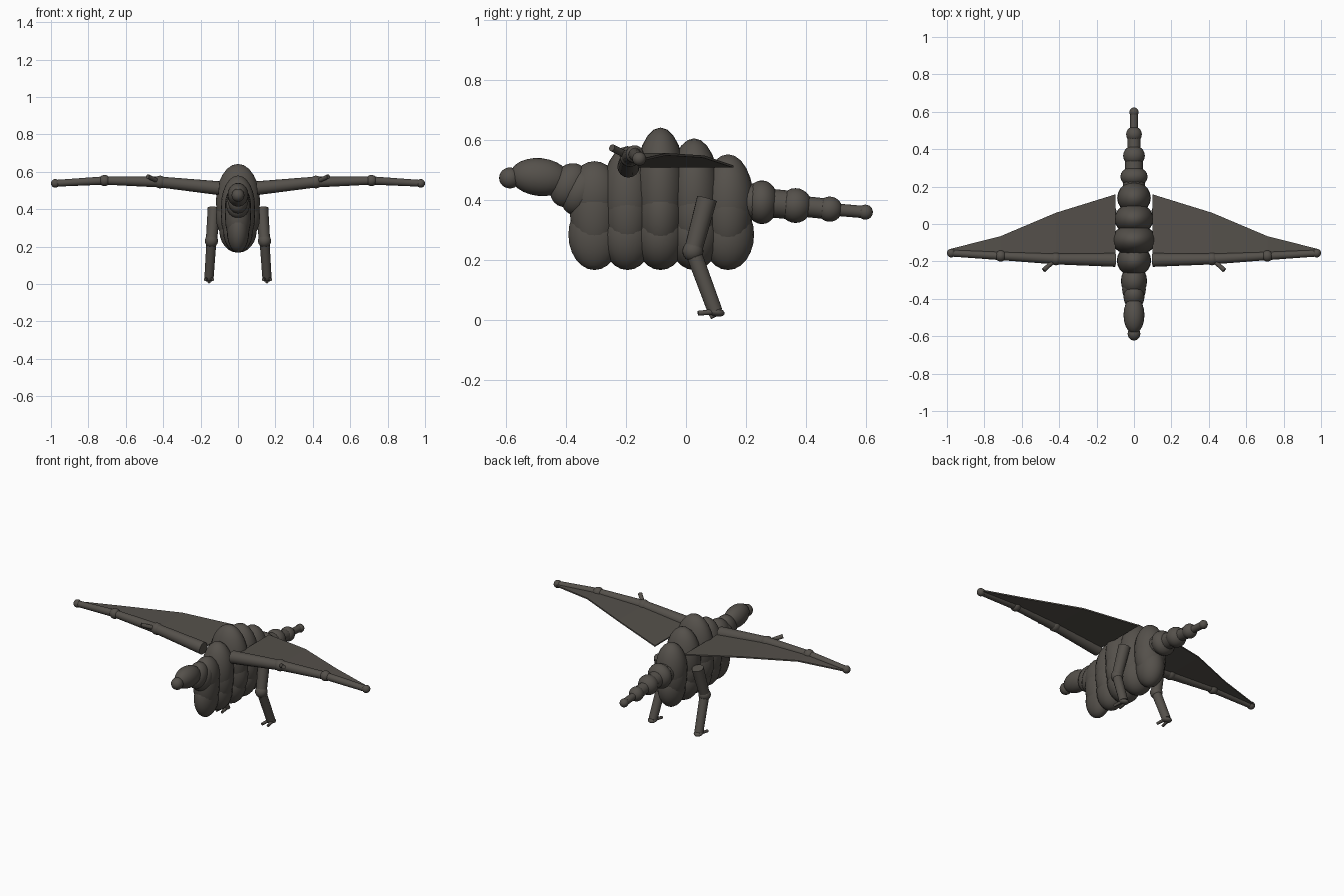
import bpy
from mathutils import Vector

old = bpy.data.objects.get("Cube")
if old:
    bpy.data.objects.remove(old, do_unlink=True)

hide = bpy.data.materials.new("dark_warm_grey")
hide.use_nodes = True
hide.diffuse_color = (0.09, 0.081, 0.07, 1)
hide.node_tree.nodes["Principled BSDF"].inputs["Base Color"].default_value = hide.diffuse_color


def finish(name, smooth=True):
    ob = bpy.context.object
    ob.name = name
    ob.data.materials.append(hide)
    if smooth:
        bpy.ops.object.shade_smooth_by_angle(angle=0.8)
    return ob


def ball(name, loc, radii, tilt=0):
    bpy.ops.mesh.primitive_uv_sphere_add(segments=20, ring_count=12, location=loc,
                                         rotation=(tilt, 0, 0))
    bpy.context.object.scale = radii
    bpy.ops.object.transform_apply(location=False, rotation=False, scale=True)
    return finish(name)


def rod(name, a, b, r1, r2):
    a, b = Vector(a), Vector(b)
    d = b - a
    bpy.ops.mesh.primitive_cone_add(vertices=16, radius1=r1, radius2=r2, depth=d.length,
                                    location=(a + b) / 2,
                                    rotation=d.to_track_quat('Z', 'Y').to_euler())
    return finish(name)


# Ribbed body: y, top height, upper half width, lower half width
ribs = [(-0.305, 0.53, 0.07, 0.06), (-0.195, 0.58, 0.092, 0.08), (-0.085, 0.642, 0.118, 0.1),
        (0.027, 0.606, 0.105, 0.095), (0.14, 0.553, 0.09, 0.075)]
for i, (y, top, wide, low) in enumerate(ribs):
    base = 0.31 if i == 0 else 0.24
    ball(f"upper_rib_{i}", (0, y, (top + base) / 2), (wide, 0.086, (top - base) / 2))
    ball(f"lower_rib_{i}", (0, y, 0.285), (low, 0.087, 0.118))
    ball(f"rib_core_{i}", (0, y, 0.36), (wide, 0.082, 0.15))

# Neck, head and beak
ball("neck_base", (0, -0.35, 0.43), (0.064, 0.062, 0.085), -0.5)
ball("neck_front", (0, -0.39, 0.45), (0.056, 0.06, 0.077), -0.5)
ball("head", (0, -0.487, 0.477), (0.056, 0.1, 0.063), -0.1)
ball("beak", (0, -0.587, 0.474), (0.034, 0.036, 0.035))

# Tapering tail of beads and links
tail = [(0.14, 0.4, 0.07), (0.253, 0.393, 0.073), (0.365, 0.382, 0.058),
        (0.479, 0.37, 0.042), (0.598, 0.36, 0.025)]
for i in range(1, len(tail)):
    y, z, r = tail[i]
    py, pz, pr = tail[i - 1]
    ball(f"tail_bead_{i}", (0, y, z), (r, min(r, 0.055), r))
    link = r * 0.82
    rod(f"tail_link_{i}", (0, py, pz), (0, y, z), link, link)

# Wing joints: x, y, z, bone radius, joint radius, rear edge y
wing = [(0.1, -0.192, 0.512, 0.037, 0, 0.158), (0.417, -0.187, 0.545, 0.029, 0.034, 0.06),
        (0.713, -0.171, 0.553, 0.022, 0.03, -0.065), (0.977, -0.156, 0.538, 0.018, 0.023, -0.132)]

for side, s in (("left", 1), ("right", -1)):
    # Wing bones and joints
    for i in range(3):
        a, b = wing[i], wing[i + 1]
        rod(f"{side}_wing_bone_{i}", (s * a[0], a[1], a[2]), (s * b[0], b[1], b[2]), a[3], b[3])
        ball(f"{side}_wing_joint_{i}", (s * b[0], b[1], b[2]), (b[4],) * 3)
    rod(f"{side}_wing_claw", (s * 0.417, -0.187, 0.545), (s * 0.483, -0.247, 0.575), 0.012, 0.012)

    # Thin membrane trailing behind the bones
    verts = [(s * w[0], y, w[2]) for w in wing for y in (w[1], w[5])]
    faces = [(2 * i, 2 * i + 2, 2 * i + 3, 2 * i + 1)[::s] for i in range(3)]
    mesh = bpy.data.meshes.new(f"{side}_membrane")
    mesh.from_pydata(verts, [], faces)
    mesh.materials.append(hide)
    skin = bpy.data.objects.new(f"{side}_membrane", mesh)
    bpy.context.collection.objects.link(skin)
    solid = skin.modifiers.new("thickness", 'SOLIDIFY')
    solid.thickness = 0.008
    solid.offset = 0

    # Legs
    hip, knee, ankle = (s * 0.128, 0.07, 0.405), (s * 0.142, 0.023, 0.23), (s * 0.155, 0.097, 0.03)
    rod(f"{side}_thigh", hip, knee, 0.034, 0.03)
    ball(f"{side}_knee", knee, (0.035,) * 3)
    rod(f"{side}_shin", knee, ankle, 0.027, 0.025)

    # Feet: heel and splayed toes
    ball(f"{side}_heel", (s * 0.155, 0.1, 0.027), (0.026, 0.029, 0.015), -0.2)
    for k in (-1, 0, 1):
        rod(f"{side}_toe_{k + 1}", (s * 0.155 + k * 0.008, 0.115, 0.03),
            (s * 0.155 + k * 0.02, 0.04 if k else 0.08, 0.023 if k else 0.01), 0.01, 0.008)
